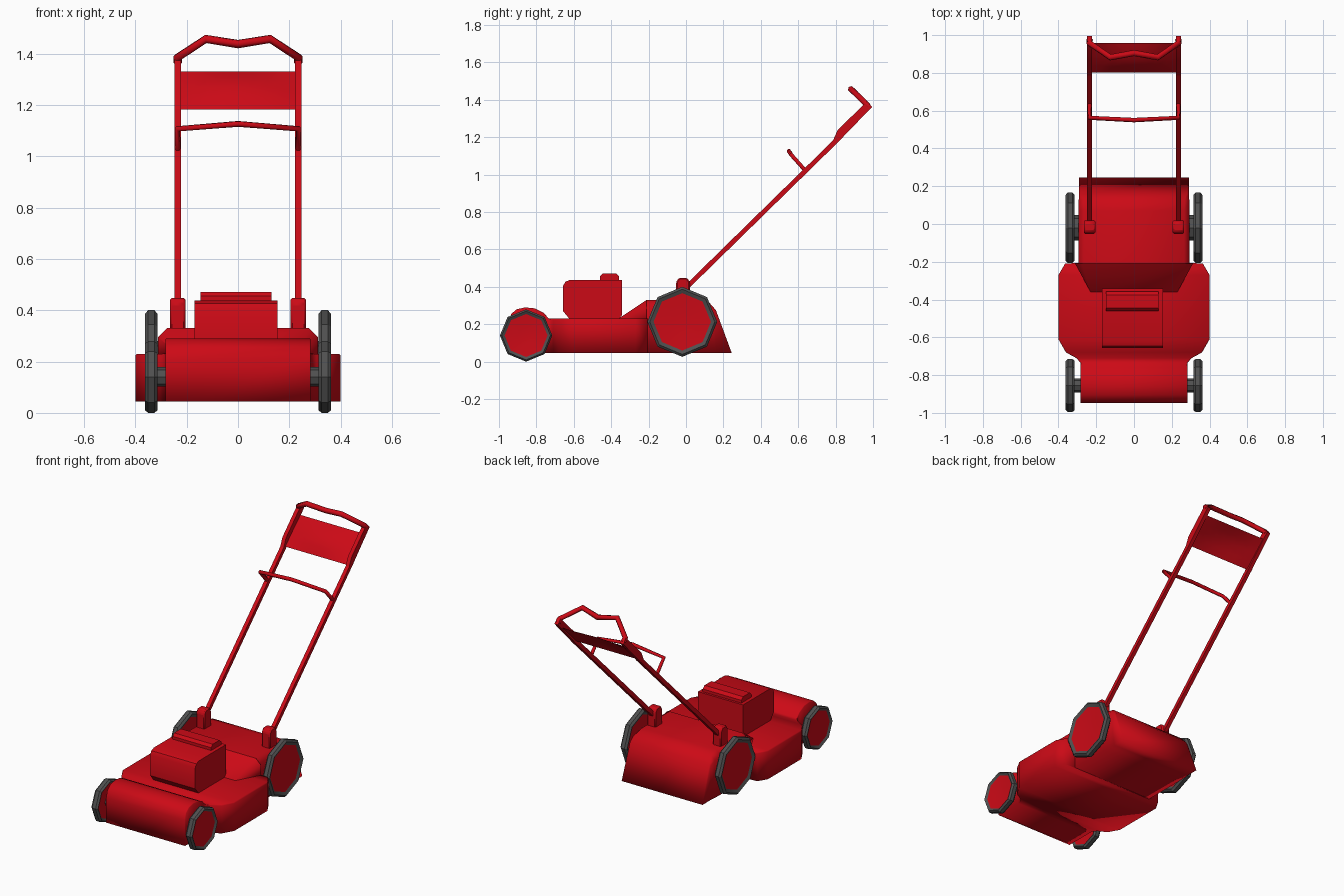
import bpy, bmesh
from math import sin, cos, pi, radians
from mathutils import Vector

if "Cube" in bpy.data.objects:
    bpy.data.objects.remove(bpy.data.objects["Cube"])


def material(name, rgb):
    m = bpy.data.materials.new(name)
    m.diffuse_color = (*rgb, 1)
    m.use_nodes = True
    m.node_tree.nodes["Principled BSDF"].inputs["Base Color"].default_value = m.diffuse_color
    return m


RED = material("red_paint", (0.6, 0.003, 0.008))
GREY = material("grey_rubber", (0.08, 0.08, 0.08))


def add_mesh(name, verts, faces, mat=RED, angle=30):
    bm = bmesh.new()
    vs = [bm.verts.new(v) for v in verts]
    for f in faces:
        bm.faces.new([vs[i] for i in f])
    bmesh.ops.remove_doubles(bm, verts=bm.verts, dist=0.0005)
    bmesh.ops.recalc_face_normals(bm, faces=bm.faces)
    me = bpy.data.meshes.new(name)
    bm.to_mesh(me)
    bm.free()
    me.shade_smooth()
    me.set_sharp_from_angle(angle=radians(angle))
    me.materials.append(mat)
    ob = bpy.data.objects.new(name, me)
    bpy.context.collection.objects.link(ob)
    return ob


def shell(name, sections, base=0.045, angle=100):
    """Body lofted along y from (y, half width, top z, corner) sections, with a floor."""
    verts, faces, n = [], [], 6
    for y, w, z, c in sections:
        half = [(w, base), (w, z - c), (w - c, z)]
        verts += [(-x, y, h) for x, h in half] + [(x, y, h) for x, h in reversed(half)]
    for i in range(len(sections) - 1):
        for j in range(n):
            a, b = i * n + j, i * n + (j + 1) % n
            faces.append((a, b, b + n, a + n))
    return add_mesh(name, verts, faces, RED, angle)


def prism(name, profile, x0, x1, bevel=0):
    """Side profile (y, z) extruded across x."""
    n = len(profile)
    verts = [(x, y, z) for x in (x0, x1) for y, z in profile]
    faces = [tuple(range(n)), tuple(range(n, 2 * n))]
    faces += [(i, (i + 1) % n, (i + 1) % n + n, i + n) for i in range(n)]
    ob = add_mesh(name, verts, faces)
    if bevel:
        b = ob.modifiers.new("bevel", 'BEVEL')
        b.width = bevel
        b.segments = 1
    return ob


def tube(name, points, r):
    cu = bpy.data.curves.new(name, 'CURVE')
    cu.dimensions = '3D'
    cu.bevel_depth = r
    cu.bevel_resolution = 1
    cu.use_fill_caps = True
    sp = cu.splines.new('POLY')
    sp.points.add(len(points) - 1)
    for p, co in zip(sp.points, points):
        p.co = (*co, 1)
    cu.materials.append(RED)
    ob = bpy.data.objects.new(name, cu)
    bpy.context.collection.objects.link(ob)


def turned(name, profile, centre, mat, closed, sides=8):
    """Profile of (x, radius) turned about the x axis."""
    cx, cy, cz = centre
    n = len(profile)
    verts = [(cx + x, cy + r * cos(2 * pi * k / sides), cz + r * sin(2 * pi * k / sides))
             for k in range(sides) for x, r in profile]
    faces = []
    for k in range(sides):
        a, b = k * n, ((k + 1) % sides) * n
        for j in range(n if closed else n - 1):
            i = (j + 1) % n
            faces.append((a + j, a + i, b + i, b + j))
    if not closed:
        faces += [tuple(k * n + e for k in range(sides)) for e in (0, n - 1)]
    return add_mesh(name, verts, faces, mat)


# Cutting deck with rolled front
shell("cutting_deck", [
    (-0.947, 0.283, 0.045, 0), (-0.947, 0.283, 0.21, 0.004), (-0.935, 0.283, 0.255, 0.004),
    (-0.905, 0.283, 0.28, 0.004), (-0.86, 0.283, 0.29, 0.004), (-0.81, 0.283, 0.285, 0.004),
    (-0.76, 0.283, 0.26, 0.004), (-0.735, 0.283, 0.232, 0.004), (-0.71, 0.305, 0.23, 0.006),
    (-0.68, 0.36, 0.23, 0.006), (-0.61, 0.40, 0.23, 0.006), (-0.27, 0.40, 0.23, 0.006),
    (-0.21, 0.365, 0.23, 0.006), (-0.205, 0.29, 0.23, 0.006)])

# Raised rear housing, its sloped tail and the ramp leading up to it
shell("rear_housing", [
    (-0.21, 0.295, 0.33, 0.03), (0.07, 0.295, 0.33, 0.03), (0.125, 0.293, 0.315, 0.025),
    (0.16, 0.29, 0.275, 0.01), (0.245, 0.29, 0.045, 0)])
shell("deck_ramp", [(-0.36, 0.23, 0.231, 0), (-0.21, 0.312, 0.33, 0.035)], base=0.225)

# Engine block and its cap
prism("engine", [(-0.657, 0.27), (-0.657, 0.405), (-0.645, 0.427), (-0.62, 0.437),
                 (-0.342, 0.437), (-0.342, 0.25), (-0.36, 0.225), (-0.62, 0.225)],
      -0.17, 0.153)
prism("engine_cap", [(-0.46, 0.43), (-0.46, 0.455), (-0.445, 0.472), (-0.375, 0.472),
                     (-0.357, 0.455), (-0.357, 0.43)], -0.147, 0.13)

# Wheels, hubs and axle stubs
for s, side in ((-1, "left"), (1, "right")):
    for end, y, z, r, ar in (("front", -0.855, 0.14, 0.14, 0.038), ("rear", -0.02, 0.213, 0.187, 0.068)):
        c = (s * 0.338, y, z)
        ri, b = r * 0.82, r * 0.93
        turned(f"{end}_{side}_tire",
               [(-0.014, ri), (-0.024, b), (-0.012, r), (0.012, r), (0.024, b), (0.014, ri)],
               c, GREY, True)
        turned(f"{end}_{side}_hub",
               [(-0.008, r * 0.3), (-0.014, ri), (0.014, ri), (0.008, r * 0.3)],
               c, RED, False)
        turned(f"{end}_{side}_axle", [(-0.03, ar), (0.03, ar)],
               (s * 0.302, y, z), GREY, False)

    # Handle mount on the housing
    x = s * 0.235
    prism(f"{side}_handle_mount", [(-0.053, 0.31), (-0.053, 0.425), (-0.038, 0.448),
                                   (0.006, 0.448), (0.021, 0.425), (0.021, 0.31)],
          x - 0.03, x + 0.03, 0.007)
    # Long lower bar, then the deeper upper bar
    prism(f"{side}_handle_bar", [(-0.001, 0.376), (0.829, 1.189), (0.811, 1.207), (-0.019, 0.394)],
          x - 0.0125, x + 0.0125)
    prism(f"{side}_upper_bar", [(0.79, 1.15), (0.995, 1.362), (0.968, 1.392), (0.945, 1.37),
                                (0.81, 1.237), (0.785, 1.18)], x - 0.0125, x + 0.0125)

# Bent grip across the top
tube("top_grip", [(-0.235, 0.976, 1.365), (-0.235, 0.957, 1.385), (-0.125, 0.882, 1.457), (0, 0.905, 1.437),
                  (0.125, 0.882, 1.457), (0.235, 0.957, 1.385), (0.235, 0.976, 1.365)], 0.017)

# Control bail
tube("control_bail", [(-0.235, 0.635, 1.025), (-0.235, 0.562, 1.107), (0, 0.55, 1.126),
                      (0.235, 0.562, 1.107), (0.235, 0.635, 1.025)], 0.012)

# Domed panel between the upper bars
low, high, normal = Vector((0, 0.803, 1.183)), Vector((0, 0.957, 1.33)), Vector((0, -0.7, 0.71))
verts, faces = [], []
for i in range(5):
    for j in range(9):
        u, v = j / 8, i / 4
        rise = 0.025 * sin(pi * u) * sin(pi * v)
        verts.append(low.lerp(high, v) + normal * rise + Vector(((u - 0.5) * 0.46, 0, 0)))
for i in range(4):
    for j in range(8):
        a = i * 9 + j
        faces.append((a, a + 1, a + 10, a + 9))
add_mesh("handle_panel", verts, faces)
